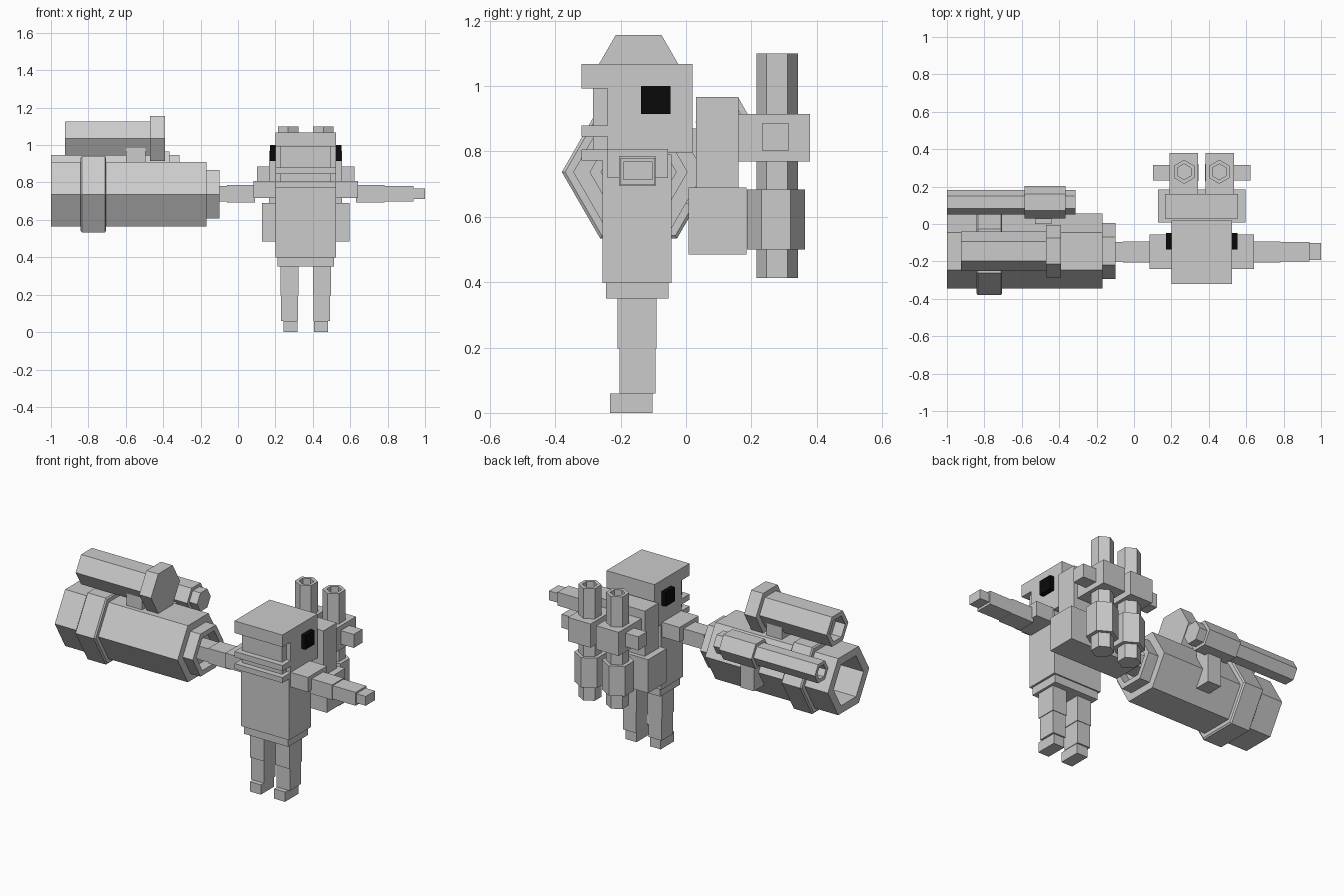
import bpy, bmesh, math

if "Cube" in bpy.data.objects:
    bpy.data.objects.remove(bpy.data.objects["Cube"])

def material(name, c):
    m = bpy.data.materials.new(name)
    m.diffuse_color = (c, c, c, 1)
    m.use_nodes = True
    m.node_tree.nodes["Principled BSDF"].inputs["Base Color"].default_value = m.diffuse_color
    return m

GREY = material("plain grey", 0.6)
BLACK = material("eye black", 0.003)
CX = 0.362  # centre line of the figure


def finish(name, bm, mat):
    bmesh.ops.recalc_face_normals(bm, faces=bm.faces)
    me = bpy.data.meshes.new(name)
    bm.to_mesh(me)
    bm.free()
    me.materials.append(mat)
    ob = bpy.data.objects.new(name, me)
    bpy.context.collection.objects.link(ob)
    return ob


def box(name, x, y, z, mat=GREY):
    bm = bmesh.new()
    bmesh.ops.create_cube(bm, size=1)
    for v in bm.verts:
        v.co = [(r[0] + r[1]) / 2 + c * (r[1] - r[0]) for c, r in zip(v.co, (x, y, z))]
    return finish(name, bm, mat)


def pair(name, x, y, z, mat=GREY):
    """Box given as offsets from the figure's centre line, built on both sides."""
    for side, s in (("right", 1), ("left", -1)):
        box(side + "_" + name, sorted((CX + s * x[0], CX + s * x[1])), y, z, mat)


def hexagon(name, axis, centre, stations):
    """Six-sided tube through (position, radius) stations, closed at both ends."""
    bm = bmesh.new()
    rings = []
    for p, r in stations:
        ring = []
        for i in range(6):
            u, w = r * math.cos(i * math.pi / 3), r * math.sin(i * math.pi / 3)
            if axis == "x":
                co = (p, centre[0] + u, centre[1] + w)
            else:
                co = (centre[0] + w, centre[1] + u, p)
            ring.append(bm.verts.new(co))
        rings.append(ring)
    for a, b in zip(rings, rings[1:]):
        for i in range(6):
            j = (i + 1) % 6
            bm.faces.new((a[i], a[j], b[j], b[i]))
    bm.faces.new(rings[0])
    bm.faces.new(rings[-1])
    return finish(name, bm, GREY)


# Torso and hips
box("torso", (0.20, 0.525), (-0.255, -0.045), (0.398, 0.79))
box("hips", (0.212, 0.512), (-0.245, -0.053), (0.35, 0.40))
box("collar", (0.20, 0.525), (-0.32, -0.06), (0.773, 0.806))

# Head with brow, recessed face and jaw
box("head", (0.20, 0.525), (-0.24, 0.02), (0.797, 1.067))
box("brow", (0.20, 0.525), (-0.32, -0.24), (0.993, 1.067))
box("face", (0.227, 0.498), (-0.285, -0.23), (0.80, 1.0))
box("jaw", (0.20, 0.525), (-0.32, -0.24), (0.845, 0.88))
pair("eye", (0.155, 0.191), (-0.137, -0.048), (0.914, 1.0), BLACK)

# Arms
pair("shoulder", (0.15, 0.28), (-0.24, -0.055), (0.718, 0.808))
pair("upper_arm", (0.27, 0.42), (-0.205, -0.093), (0.694, 0.786))
pair("forearm", (0.41, 0.575), (-0.20, -0.095), (0.698, 0.78))
pair("hand", (0.57, 0.638), (-0.192, -0.102), (0.712, 0.769))

# Legs
pair("thigh", (0.038, 0.135), (-0.21, -0.09), (0.197, 0.36))
pair("shin", (0.042, 0.131), (-0.203, -0.093), (0.06, 0.20))
pair("foot", (0.045, 0.119), (-0.232, -0.102), (0.0, 0.06))

# Backpack
box("pack_upper", (0.167, 0.557), (0.03, 0.16), (0.68, 0.967))
box("pack_lower", (0.127, 0.597), (0.007, 0.185), (0.485, 0.69))
pair("thruster_bracket", (0.019, 0.172), (0.155, 0.38), (0.77, 0.915))
pair("thruster_peg", (0.16, 0.26), (0.232, 0.315), (0.803, 0.886))
for side, s in (("right", 1), ("left", -1)):
    x = CX + s * 0.094
    hexagon(side + "_thruster_tube", "z", (x, 0.279),
            [(0.413, 0.064), (1.10, 0.064), (1.10, 0.042), (1.04, 0.042)])
    hexagon(side + "_thruster_drum", "z", (x, 0.275), [(0.50, 0.089), (0.683, 0.089)])

# Cannon on the left arm
GUN = (-0.145, 0.737)
hexagon("cannon_barrel", "x", GUN,
        [(-0.80, 0.145), (-1.0, 0.145), (-1.0, 0.2), (-0.168, 0.2)])
hexagon("cannon_band", "x", GUN,
        [(-0.842, 0.225), (-0.835, 0.235), (-0.712, 0.235), (-0.705, 0.225)])
hexagon("cannon_cuff", "x", GUN,
        [(-0.18, 0.15), (-0.10, 0.15), (-0.10, 0.115), (-0.165, 0.115)])

# Scope above the cannon
SCOPE = (-0.145, 1.035)
hexagon("scope_tube", "x", SCOPE,
        [(-0.86, 0.075), (-0.925, 0.075), (-0.925, 0.105), (-0.45, 0.105)])
hexagon("scope_disc", "x", SCOPE, [(-0.47, 0.14), (-0.39, 0.14)])
box("scope_mount", (-0.60, -0.495), (-0.22, -0.07), (0.89, 0.983))

# Side barrel behind the cannon
SIDE = (0.116, 0.89)
hexagon("side_barrel", "x", SIDE,
        [(-0.93, 0.042), (-1.0, 0.042), (-1.0, 0.066), (-0.312, 0.066)])
hexagon("side_barrel_drum", "x", SIDE, [(-0.585, 0.087), (-0.365, 0.087)])
box("side_barrel_mount", (-0.53, -0.44), (0.0, 0.10), (0.64, 0.87))
